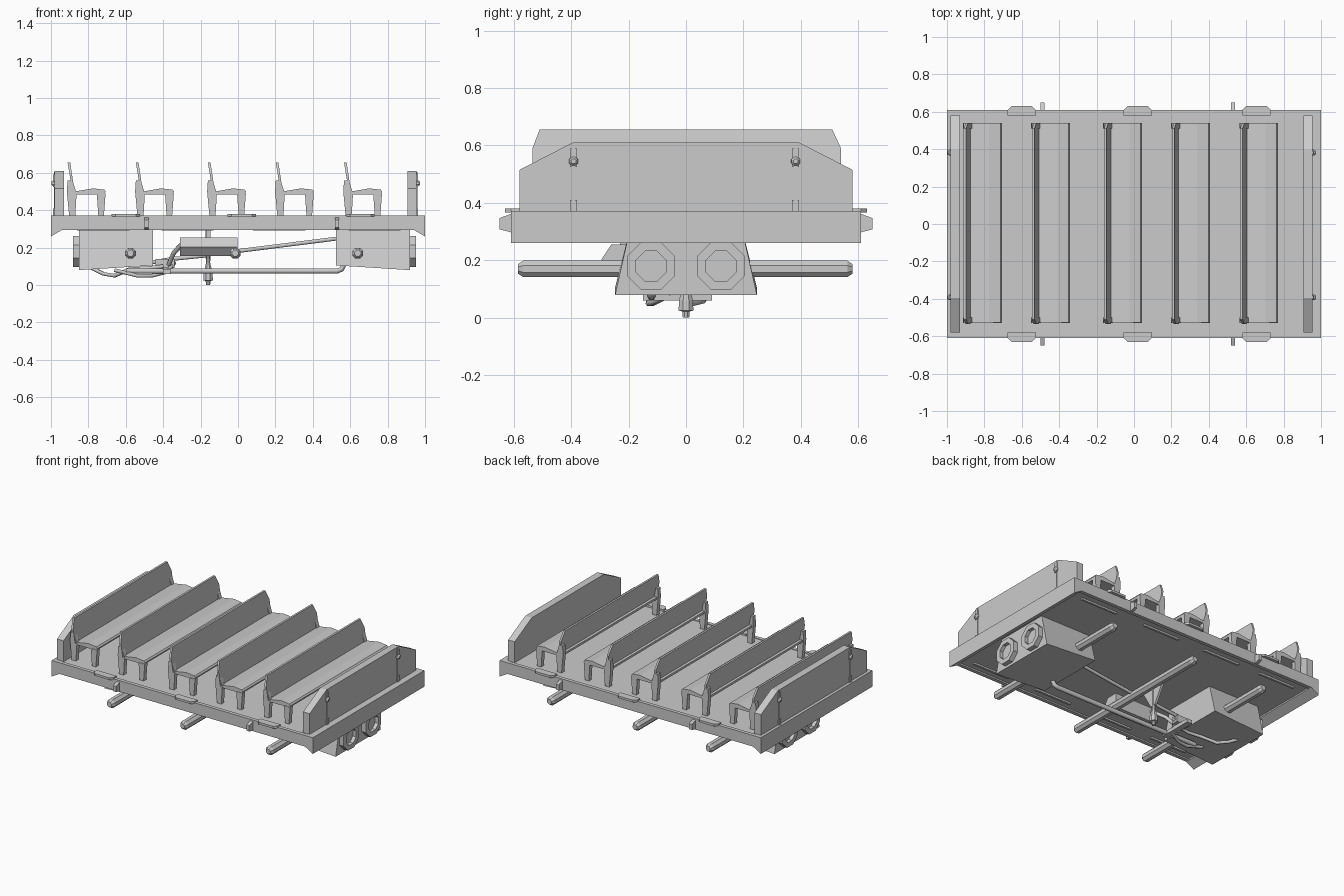
import bpy, bmesh, math
from mathutils import Vector

if "Cube" in bpy.data.objects:
    bpy.data.objects.remove(bpy.data.objects["Cube"])


def finish(name, bm):
    bmesh.ops.recalc_face_normals(bm, faces=bm.faces)
    me = bpy.data.meshes.new(name)
    bm.to_mesh(me)
    bm.free()
    ob = bpy.data.objects.new(name, me)
    bpy.context.collection.objects.link(ob)
    return ob


def loft(name, rings):
    """Skin a list of equal-length point rings and cap both ends."""
    bm = bmesh.new()
    rows = [[bm.verts.new(p) for p in r] for r in rings]
    n = len(rows[0])
    for a, b in zip(rows, rows[1:]):
        for i in range(n):
            j = (i + 1) % n
            bm.faces.new((a[i], a[j], b[j], b[i]))
    bm.faces.new(rows[0])
    bm.faces.new(rows[-1])
    return finish(name, bm)


def prism(name, pts, axis, a, b):
    """Extrude a profile along x (points are y,z) or y (points are x,z)."""
    at = (lambda p, t: (t, *p)) if axis == 'x' else (lambda p, t: (p[0], t, p[1]))
    return loft(name, [[at(p, t) for p in pts] for t in (a, b)])


def box(name, x, y, z):
    return prism(name, [(y[0], z[0]), (y[1], z[0]), (y[1], z[1]), (y[0], z[1])], 'x', *x)


def turned(name, start, direction, profile, sides=8):
    """Round part: profile is (distance along direction, radius)."""
    d = Vector(direction).normalized()
    u = d.orthogonal().normalized()
    v = d.cross(u)
    rings = []
    for t, r in profile:
        c = Vector(start) + d * t
        angles = [math.tau * (i + .5) / sides for i in range(sides)]
        rings.append([c + (u * math.cos(k) + v * math.sin(k)) * r for k in angles])
    return loft(name, rings)


def pipe(name, pts, r):
    cu = bpy.data.curves.new(name, 'CURVE')
    cu.dimensions = '3D'
    cu.bevel_depth = r
    cu.bevel_resolution = 1
    cu.use_fill_caps = True
    sp = cu.splines.new('POLY')
    sp.points.add(len(pts) - 1)
    for q, p in zip(sp.points, pts):
        q.co = (*p, 1)
    ob = bpy.data.objects.new(name, cu)
    bpy.context.collection.objects.link(ob)


# Platform: deck, side rails, flared end beams
box("deck", (-.96, .96), (-.6, .6), (.305, .368))
for s in (-1, 1):
    box("side_rail", (-.96, .96), sorted((s * .585, s * .61)), (.295, .372))
    prism("end_beam", [(s, .26), (s, .372), (s * .94, .372), (s * .94, .295)],
          'y', -.61, .61)
    # Step plates on the deck edge
    for x in (-.6, .02, .655):
        loft("step_plate", [[(x + a, s * y, z) for a, y in
             ((-.075, .58), (.075, .58), (.075, .61), (.055, .63), (-.055, .63), (-.075, .61))]
             for z in (.366, .381)])
    # Side pegs
    for x in (-.49, .53):
        loft("side_peg", [[(x + a * .011, s * y, z) for a, z in
             ((-1, lo), (1, lo), (1, hi), (-1, hi))]
             for y, lo, hi in ((.6, .295, .365), (.65, .308, .347))])
    # Shallow ribs under the deck edges
    for x in (-.72, -.27, .22, .73):
        box("under_rib", (x - .14, x + .14), sorted((s * .52, s * .535)), (.293, .31))

# End walls with sloped corners and latches
wall = [(-.58, .37), (.58, .37), (.58, .515), (.395, .61), (-.395, .61), (-.58, .515)]
for s, inner, outer in ((-1, .93, .98), (1, .905, .955)):
    prism("end_wall", wall, 'x', s * inner, s * outer)
    for y in (-.392, .382):
        for lo, hi in ((.525, .59), (.372, .41)):
            box("latch_plate", sorted((s * outer, s * (outer + .008))),
                (y - .012, y + .012), (lo, hi))
        turned("latch_knob", (s * (outer - .01), y, .545), (s, 0, 0),
               [(0, .018), (.02, .016), (.028, .009)])
        box("latch_strap", sorted((s * outer, s * (outer + .004))),
            (y - .006, y + .006), (.372, .605))

# Benches: backrest, seat and end legs
for x0 in (-.915, -.55, -.165, .198, .563):
    def shift(pts):
        return [(x0 + x, z) for x, z in pts]
    back = [(-.535, .495), (.54, .495), (.54, .59), (.51, .655), (-.51, .655), (-.535, .59)]
    loft("bench_back", [
        [(x0 + .03 - .026 * (z - .495) / .16 * k, y, z) for y, z in back] if k else
        [(x0 + .042 - .024 * (z - .495) / .16, y, z) for y, z in back] for k in (1, 0)])
    prism("bench_seat", shift([(.01, .485), (.2, .485), (.208, .5), (.2, .51), (.14, .517),
                               (.04, .5), (.01, .5)]), 'y', -.527, .54)
    for y in (-.53, .51):
        prism("rear_leg", shift([(.012, .372), (.045, .372), (.052, .49), (.03, .56),
                                 (.004, .56), (0, .5)]), 'y', y, y + .03)
        prism("front_leg", shift([(.168, .372), (.198, .372), (.207, .49), (.16, .49)]),
              'y', y, y + .03)

# Axle housings with octagonal end rings
for s, near, far in ((-1, .455, .85), (1, .525, .92)):
    loft("axle_housing", [[(s * x, -.195, .31), (s * x, .195, .31),
                           (s * x, .247, z), (s * x, -.247, z)]
                          for x, z in ((near, .105), (far, .08))])
    for y in (-.122, .122):
        turned("octagon_ring", (s * (far - .01), y, .18), (s, 0, 0),
               [(0, .09), (.043, .09), (.043, .056), (.018, .056)])

# Cross shafts with chamfered tips
for x in (-.575, -.015, .64):
    turned("cross_shaft", (x, -.585, .17), (0, 1, 0),
           [(0, .018), (.018, .031), (1.147, .031), (1.165, .018)])

# Side tank and hanger
prism("side_tank", [(-.18, .155), (-.255, .155), (-.295, .203), (-.26, .255), (-.18, .255)],
      'x', -.31, -.003)
box("tank_hanger", (-.172, -.147), (-.23, -.2), (.25, .31))

# Central post with foot
turned("post", (-.16, 0, .31), (0, 0, -1),
       [(0, .014), (.16, .014), (.19, .012), (.25, .026), (.285, .028), (.288, .014), (.31, .012)])
prism("post_brace", [(-.12, .31), (.12, .31), (.02, .14), (-.02, .14)], 'x', -.168, -.152)

# Rods, low pipe and hoses
pipe("push_rod", [(-.015, -.02, .18), (.54, -.02, .25)], .012)
pipe("low_pipe", [(-.6, -.12, .075), (.53, -.12, .075), (.555, -.12, .085),
                  (.57, -.12, .12)], .016)
pipe("short_rod", [(-.47, 0, .12), (-.35, 0, .14), (-.15, 0, .16)], .012)
pipe("lever", [(-.37, -.05, .11), (-.345, -.1, .17), (-.29, -.18, .23)], .013)
pipe("rear_hose", [(-.78, .08, .09), (-.72, .06, .06), (-.66, .02, .05), (-.58, -.03, .085),
                   (-.48, -.05, .09), (-.4, -.04, .1)], .011)
pipe("front_hose", [(-.66, -.12, .08), (-.54, -.13, .05), (-.46, -.12, .05), (-.38, -.08, .07),
                    (-.34, 0, .12)], .011)
box("linkage_bar", (-.4, -.36), (-.15, .09), (.06, .085))
box("linkage_joint", (-.44, -.34), (-.035, .015), (.09, .14))
